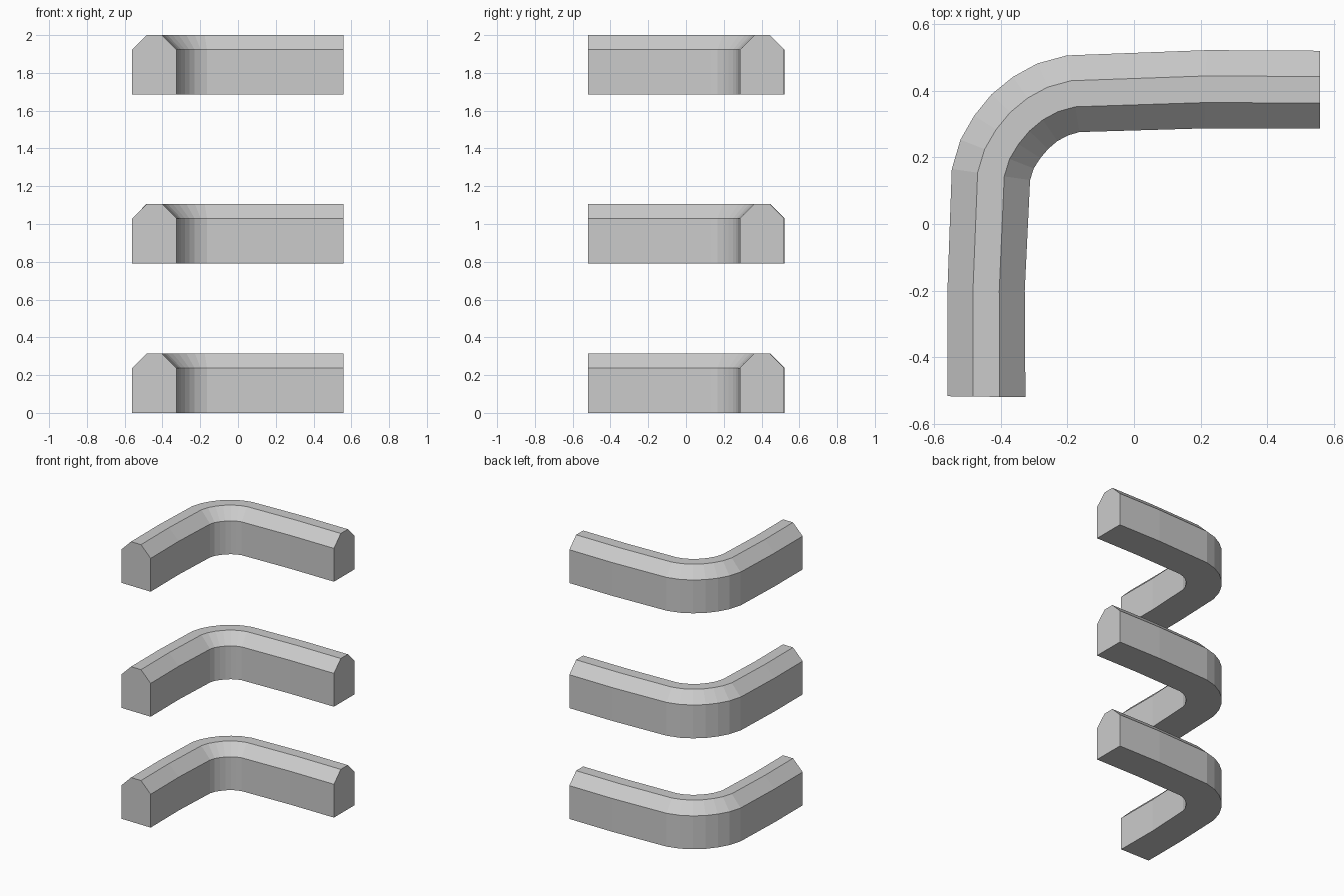
import bpy, bmesh
from mathutils import Vector

if "Cube" in bpy.data.objects:
    bpy.data.objects.remove(bpy.data.objects["Cube"])

# Plan outline of the bent rail: matching outer and inner edge points
OUTER = [(-.56, -.517), (-.56, -.2), (-.547, .165), (-.521, .253), (-.48, .325), (-.428, .389),
         (-.363, .442), (-.29, .482), (-.202, .506), (.22, .522), (.558, .52)]
INNER = [(-.326, -.52), (-.328, -.2), (-.312, .132), (-.301, .167), (-.281, .198), (-.258, .225),
         (-.23, .249), (-.198, .266), (-.164, .276), (.21, .287), (.558, .286)]

# Cross-section: (fraction from outer to inner edge, height), chamfered on top
SECTION = [(0, 0), (0, .238), (.33, .315), (.67, .315), (1, .238), (1, 0)]


def make_rail(name, z):
    bm = bmesh.new()
    rings = []
    for o, i in zip(OUTER, INNER):
        ring = []
        for t, h in SECTION:
            p = Vector(o).lerp(Vector(i), t)
            ring.append(bm.verts.new((p.x, p.y, z + h)))
        rings.append(ring)
    n = len(SECTION)
    for a, b in zip(rings, rings[1:]):
        for k in range(n):
            bm.faces.new((a[k], a[(k + 1) % n], b[(k + 1) % n], b[k]))
    bm.faces.new(rings[0])
    bm.faces.new(rings[-1][::-1])
    bmesh.ops.recalc_face_normals(bm, faces=bm.faces)
    mesh = bpy.data.meshes.new(name)
    bm.to_mesh(mesh)
    bm.free()
    bpy.context.collection.objects.link(bpy.data.objects.new(name, mesh))


# Three identical rails stacked with gaps
for name, z in (("lower_rail", 0), ("middle_rail", .792), ("upper_rail", 1.685)):
    make_rail(name, z)
